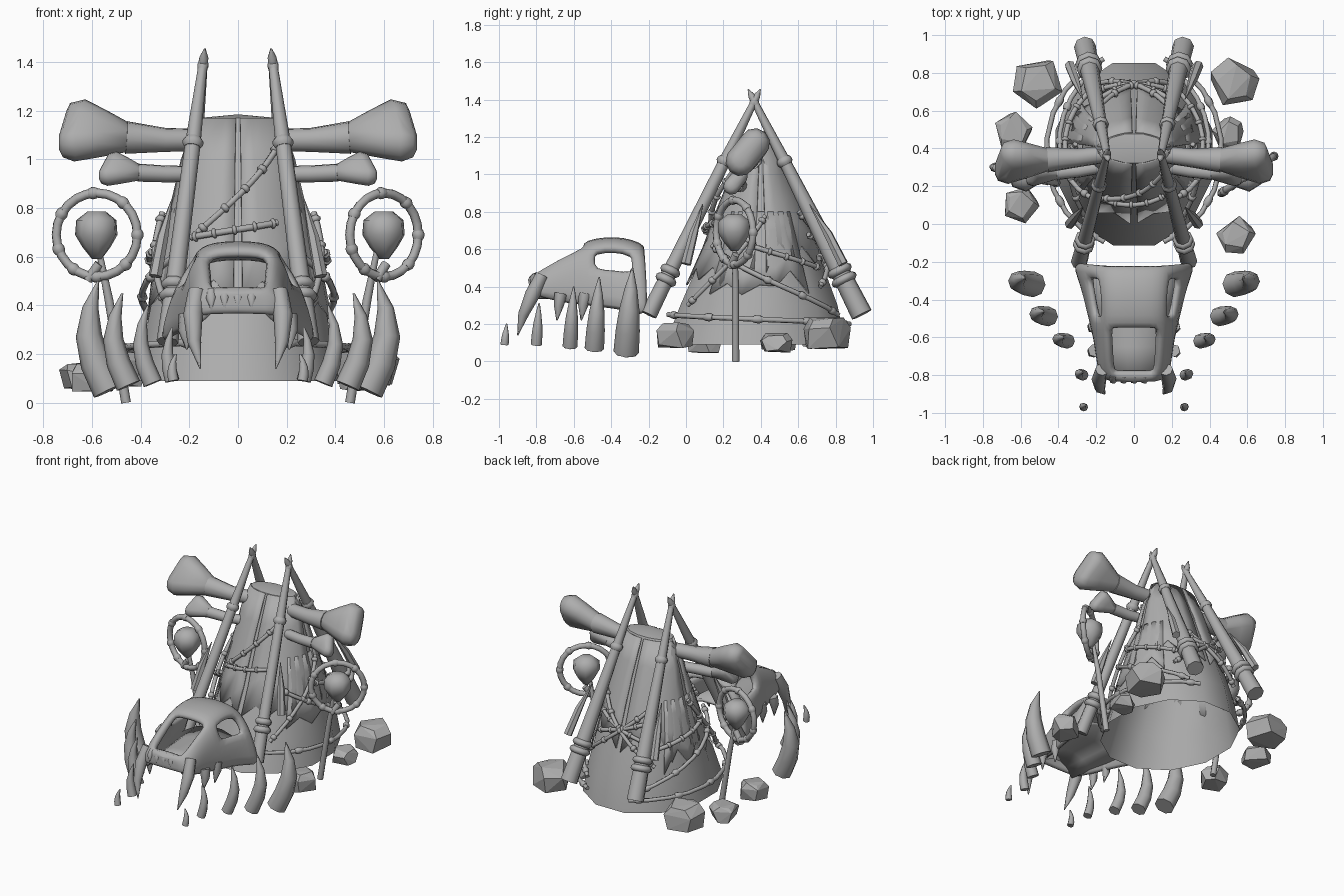
import bpy, bmesh, math, random
from mathutils import Vector, Matrix

if "Cube" in bpy.data.objects:
    bpy.data.objects.remove(bpy.data.objects["Cube"])
random.seed(4)

mat = bpy.data.materials.new("bone_grey")
mat.diffuse_color = (0.42, 0.42, 0.42, 1)
mat.use_nodes = True
mat.node_tree.nodes["Principled BSDF"].inputs["Base Color"].default_value = mat.diffuse_color


def add(name, bm, smooth=40):
    bmesh.ops.recalc_face_normals(bm, faces=bm.faces)
    me = bpy.data.meshes.new(name)
    bm.to_mesh(me)
    bm.free()
    ob = bpy.data.objects.new(name, me)
    bpy.context.collection.objects.link(ob)
    me.materials.append(mat)
    if smooth:
        bpy.ops.object.select_all(action='DESELECT')
        ob.select_set(True)
        bpy.context.view_layer.objects.active = ob
        bpy.ops.object.shade_smooth_by_angle(angle=math.radians(smooth))
    return ob


def tube(bm, pts, radii, n=8):
    """Capped tube along a path, one radius per point."""
    pts = [Vector(p) for p in pts]
    rings, t0, axis = [], None, None
    for i, p in enumerate(pts):
        t = (pts[min(i + 1, len(pts) - 1)] - pts[max(i - 1, 0)]).normalized()
        axis = t.orthogonal().normalized() if t0 is None else t0.rotation_difference(t) @ axis
        t0, side = t, t.cross(axis)
        rings.append([bm.verts.new(p + radii[i] * (axis * math.cos(a) + side * math.sin(a)))
                      for a in (2 * math.pi * k / n for k in range(n))])
    for r, s in zip(rings, rings[1:]):
        for k in range(n):
            bm.faces.new((r[k], r[(k + 1) % n], s[(k + 1) % n], s[k]))
    bm.faces.new(rings[0])
    bm.faces.new(rings[-1])


def tubes(name, specs, n=8, smooth=55):
    bm = bmesh.new()
    for pts, radii in specs:
        tube(bm, pts, radii, n)
    return add(name, bm, smooth)


def lerp(a, b, t):
    return Vector(a).lerp(Vector(b), t)


# Tent body: (z, half width, half depth, centre y) profile of the hide
PROFILE = [(.09, .43, .5, .37), (.3, .39, .435, .39), (.6, .33, .31, .4), (.9, .25, .2, .4), (1.1, .21, .11, .4),
           (1.17, .17, .08, .4)]


def surf(deg, z, off=0.0):
    z = min(max(z, .09), 1.17)
    for p, q in zip(PROFILE, PROFILE[1:]):
        if z <= q[0]:
            break
    _, a, b, cy = lerp4(p, q, (z - p[0]) / (q[0] - p[0]))
    r = math.radians(deg)
    return Vector(((a + off) * math.cos(r), cy + (b + off) * math.sin(r), z))


def lerp4(p, q, t):
    return [u + (v - u) * t for u, v in zip(p, q)]


bm = bmesh.new()
rows = [[bm.verts.new(surf(i * 30 + 15, p[0])) for i in range(12)] for p in PROFILE]
for r, s in zip(rows, rows[1:]):
    for i in range(12):
        bm.faces.new((r[i], r[(i + 1) % 12], s[(i + 1) % 12], s[i]))
peak = bm.verts.new((0, .4, 1.185))
for i in range(12):
    bm.faces.new((rows[-1][i], rows[-1][(i + 1) % 12], peak))
add("tent_hide", bm, 50)

# Overlapping hide sheets with ragged lower edges
for k, (a0, a1, z0, z1) in enumerate([(-87, -5, .45, 1.17), (-175, -93, .45, 1.17), (5, 87, .5, 1.16),
                                      (93, 175, .45, 1.16), (-40, 40, .36, .8), (140, 220, .36, .8)]):
    bm = bmesh.new()
    grid = []
    for i in range(7):
        d = a0 + (a1 - a0) * i / 6
        low = z0 + (.09 if i % 2 else 0) + random.uniform(-.05, .05)
        grid.append([bm.verts.new(surf(d, low + (z1 - low) * j / 4, .006)) for j in range(5)])
    for g, h in zip(grid, grid[1:]):
        for j in range(4):
            bm.faces.new((g[j], h[j], h[j + 1], g[j + 1]))
    ob = add("hide_sheet_%d" % k, bm, 50)
    ob.modifiers.new("thickness", 'SOLIDIFY').thickness = .01

# Crossed tent poles with collars, pointed tips and side spikes
for s in (-1, 1):
    for label, foot, top, r in (("front", (s * .29, -.2, .25), (s * .14, .38, 1.42), .045),
                                ("back", (s * .26, .94, .25), (s * .14, .35, 1.42), .058)):
        at = lambda t: lerp(foot, top, t)
        specs = [([at(0), at(.25), at(.7), at(1)], [r, r * .85, .032, .017]),
                 ([at(.98), at(1), at(1.03)], [.02, .018, .003])]
        for c, w in ((.7, .043), (.2, r + .01), (.16, r + .013), (.97, .022)):
            specs.append(([at(c - .016), at(c - .006), at(c + .006), at(c + .016)], [w * .8, w, w, w * .8]))
        tubes(label + "_pole", specs)
    tubes("pole_spikes", [([(s * .34, y0, .52), (s * .31, y1, .68), (s * .27, y2, .84)], [.028, .024, .002])
                          for y0, y1, y2 in ((.0, .04, .09), (.84, .76, .66))], 6)


# Lashing ropes with knots
def rope(name, a, b, off=.03):
    n = 9
    pts = [surf(a[0] + (b[0] - a[0]) * i / n, a[1] + (b[1] - a[1]) * i / n, off) for i in range(n + 1)]
    specs = [(pts, [.014] * (n + 1))]
    for i in range(0, n, 2):
        p, q = pts[i], pts[i + 1]
        specs.append(([lerp(p, q, .3), lerp(p, q, .42), lerp(p, q, .58), lerp(p, q, .7)], [.016, .022, .022, .016]))
    tubes(name, specs, 6, 65)


for a, b, off in [((-70, .25), (70, .2), .06), ((-50, .62), (62, .25), .035), ((-10, .62), (55, .5), .035),
                  ((-55, .3), (5, .78), .03), ((50, .8), (130, .4), .03), ((60, .55), (125, .68), .03)]:
    rope("side_rope", a, b, off)
    rope("side_rope", (180 - a[0], a[1]), (180 - b[0], b[1]), off)
rope("front_rope", (-48, 1.06), (-120, .7))
rope("front_rope_low", (-60, .74), (-125, .68))

# Long bones: shaft plus a flared two-lobed end
for s in (-1, 1):
    for name, y, z, x0, x1, k in (("large_bone", .34, 1.08, .14, .66, 1), ("small_bone", .27, .94, .18, .52, .55)):
        xm = x1 - .2 * k
        tubes(name + "_shaft", [([(s * x0, y + .03, z), (s * (x0 + xm) / 2, y + .01, z), (s * xm, y, z + .01 * k)],
                                 [.045 * k ** .5, .05 * k ** .6, .068 * k])], 10)
        bm = bmesh.new()
        for dy, dz, dx in ((.03, .09, -.01), (-.05, -.01, .02)):
            e = Vector((s * (x1 + dx), y + dy * k, z + dz * k))
            lobe = bmesh.new()
            tube(lobe, [(s * xm, y, z + .01 * k), lerp((s * xm, y, z + .01 * k), e, .6), e,
                        e + Vector((s * .04 * k, 0, 0)), e + Vector((s * .055 * k, 0, 0))],
                 [.06 * k, .073 * k, .08 * k, .062 * k, .03 * k], 10)
            for v in lobe.verts:
                bm.verts.new(v.co)
            lobe.free()
        bmesh.ops.convex_hull(bm, input=bm.verts)
        bmesh.ops.delete(bm, geom=[v for v in bm.verts if not v.link_faces], context='VERTS')
        add(name + "_end", bm, 50)

# Ring totems: hoop with bindings, hanging stone, leaning rod
for s, cx, turn in ((-1, -.58, -14), (1, .6, 35)):
    c = Vector((cx, .26, .69))
    rot = Matrix.Rotation(math.radians(turn), 3, 'Z')
    hoop = lambda d, r=.172: c + rot @ Vector((r * math.cos(math.radians(d)), 0, r * math.sin(math.radians(d))))
    bpy.ops.mesh.primitive_torus_add(major_radius=.172, minor_radius=.019, major_segments=24, minor_segments=8,
                                     location=c, rotation=(math.pi / 2, 0, math.radians(turn)))
    ob = bpy.context.object
    ob.name = "hoop"
    ob.data.materials.append(mat)
    bpy.ops.object.shade_smooth_by_angle(angle=math.radians(55))
    tubes("hoop_bindings", [([hoop(d - 6), hoop(d - 2), hoop(d + 2), hoop(d + 6)], [.02, .025, .025, .02])
                            for d in (0, 50, 95, 150, 200, 235, 270, 315)])
    tubes("totem_rod", [([(s * .57, .26, .62), (s * .53, .265, .42), (s * .46, .265, 0)], [.012, .018, .02]),
                        ([hoop(258, .19), hoop(275, .12)], [.02, .02])])
    tubes("hanging_stone", [([c + Vector((0, 0, h)) for h in (.095, .06, .0, -.05, -.1)],
                             [.04, .085, .09, .06, .02])], 7, 55)

# Curved tusk fence on both sides: base x, tip x, bulge, y, z low, z high, radius
for s in (-1, 1):
    for bx, tx, bulge, y, z0, z1, r in ((.53, .575, .06, -.32, .05, .5, .068), (.45, .475, .05, -.49, .07, .45, .052),
                                        (.35, .37, .04, -.62, .08, .4, .04), (.27, .27, .02, -.8, .09, .31, .03),
                                        (.265, .255, .01, -.97, .09, .2, .022)):
        pts = [(s * (bx + (tx - bx) * t + bulge * math.sin(math.pi * t)), y + .03 * t * r / .06, z0 + (z1 - z0) * t)
               for t in (0, .25, .5, .75, 1)]
        tubes("tusk", [(pts, [r, r * .95, r * .8, r * .5, .004])], 8, 60)

# Skull: arched shell; stations are y, top half width, bottom half width, top z, bottom z
STN = [(-.84, .15, .17, .45, .37), (-.8, .18, .19, .49, .35), (-.73, .2, .2, .54, .33), (-.65, .21, .21, .59, .31),
       (-.56, .22, .23, .635, .3), (-.49, .23, .25, .66, .29), (-.38, .235, .28, .67, .28),
       (-.29, .24, .31, .655, .26), (-.21, .24, .34, .62, .24)]
bm = bmesh.new()
rows = []
for y, w, wb, zt, zb in STN:
    row = []
    for i in range(15):
        a = math.pi * i / 14
        u, v = math.cos(a), math.sin(a)
        f = abs(v) ** .7
        row.append(bm.verts.new(((wb + (w - wb) * f) * math.copysign(abs(u) ** .55, u), y, zb + (zt - zb) * f)))
    rows.append(row)
for j, (r, q) in enumerate(zip(rows, rows[1:])):
    for i in range(14):
        eye = 5 <= j <= 6 and i in (2, 3, 10, 11)
        nose = 1 <= j <= 3 and 5 <= i <= 8
        if not (eye or nose):
            bm.faces.new((r[i], r[i + 1], q[i + 1], q[i]))
for i in range(7):  # muzzle front
    vs = [rows[0][i], rows[0][i + 1], rows[0][13 - i], rows[0][14 - i]]
    bm.faces.new(vs if i < 6 else (vs[0], vs[1], vs[3]))
skull = add("skull", bm, 60)
m = skull.modifiers.new("thickness", 'SOLIDIFY')
m.thickness, m.offset = .05, -1
sub = skull.modifiers.new("rounding", 'SUBSURF')
sub.levels = sub.render_levels = 1

# Palate: arched floor inside the skull
bm = bmesh.new()
grid = [[bm.verts.new((w * .92 * x, y, .44 - .09 * x * x)) for x in (-1, -.6, -.2, .2, .6, 1)]
        for y, w in ((-.81, .17), (-.65, .2), (-.45, .23), (-.25, .27))]
for g, h in zip(grid, grid[1:]):
    for i in range(5):
        bm.faces.new((g[i], g[i + 1], h[i + 1], h[i]))
add("palate", bm, 60).modifiers.new("thickness", 'SOLIDIFY').thickness = .02

# Teeth: canines, incisors, molars
canines = [([(s * .17, -.77, .46), (s * .185, -.82, .36), (s * .18, -.87, .25), (s * .155, -.9, .14)],
            [.035, .04, .028, .003]) for s in (-1, 1)]
tubes("canines", canines, 8, 60)
tubes("incisors", [([(x, -.8, .46), (x, -.825, .43), (x, -.83, .38)], [.02, .023, .004])
                   for x in (-.11, -.055, 0, .055)], 6, 65)
tubes("molars", [([(s * .21, y, .36), (s * .22, y - .01, .3), (s * .21, y - .02, .22)], [.035, .028, .004])
                 for s in (-1, 1) for y in (-.67, -.54)], 6, 65)

# Faceted rocks around the base
for x, y, z, r, h in ((-.51, .75, .15, .14, .075), (-.64, .49, .11, .105, .055), (-.6, .1, .11, .1, .055),
                      (.53, .75, .15, .135, .075), (.54, -.06, .14, .105, .06), (.5, .48, .1, .09, .045)):
    bm = bmesh.new()
    spin = random.uniform(0, 6)
    for level, k in ((-h, .9), (h * .3, 1), (h, .7)):
        for i in range(5):
            a = spin + i * math.pi * .4 + random.uniform(-.3, .3)
            bm.verts.new((x + r * k * math.cos(a), y + r * k * math.sin(a), z + level + random.uniform(-.01, .01)))
    bmesh.ops.convex_hull(bm, input=bm.verts)
    add("rock", bm, 0)
